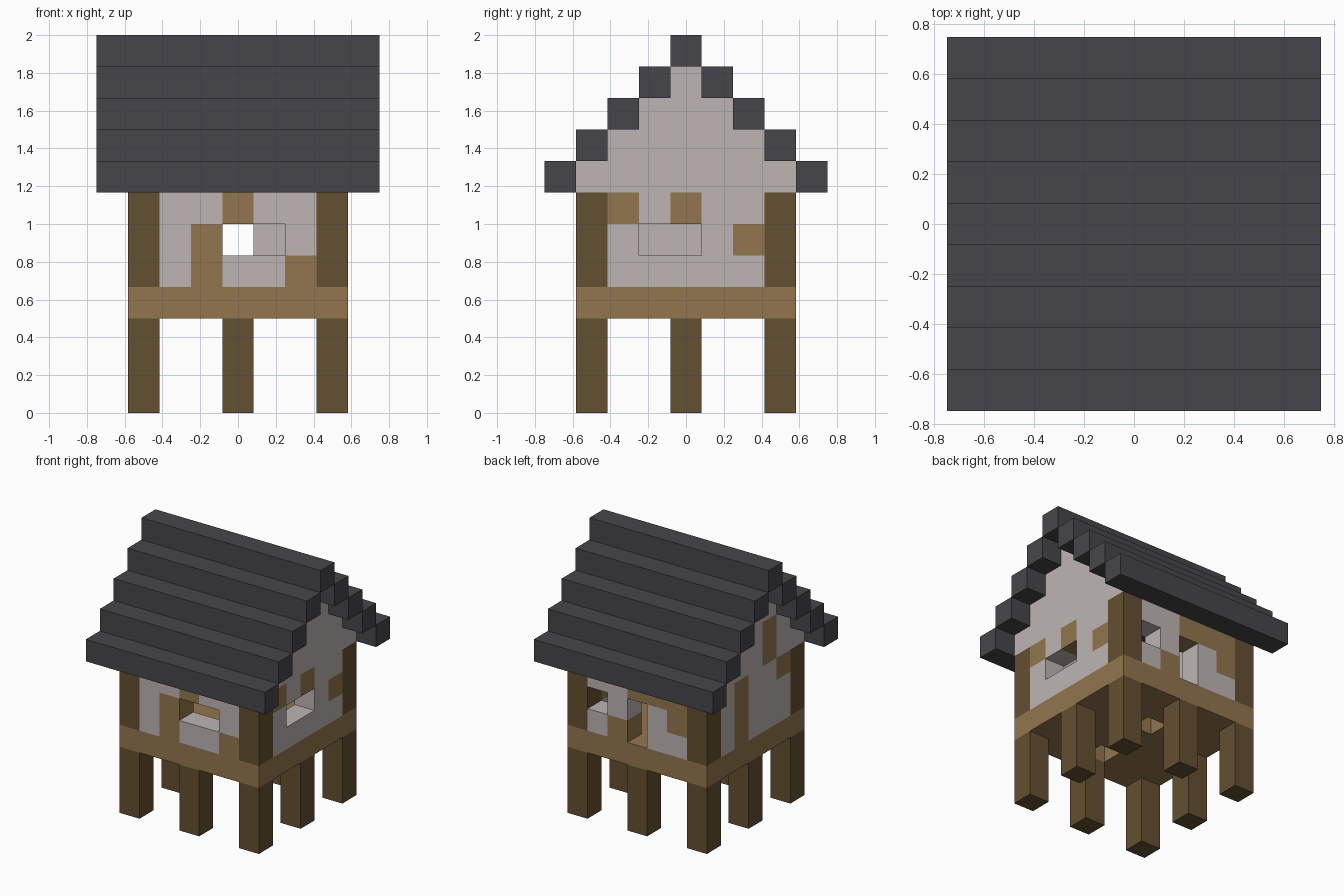
import bpy
import bmesh
from mathutils import Vector

U = 1 / 6  # edge length of one block

cube = bpy.data.objects.get("Cube")
if cube:
    bpy.data.objects.remove(cube, do_unlink=True)


def make_material(name, rgb):
    mat = bpy.data.materials.new(name)
    mat.use_nodes = True
    mat.diffuse_color = (*rgb, 1)
    mat.node_tree.nodes["Principled BSDF"].inputs["Base Color"].default_value = (*rgb, 1)
    return mat


PLASTER = make_material("pale plaster", (0.51, 0.46, 0.455))
TIMBER = make_material("light timber", (0.29, 0.18, 0.077))
DARK = make_material("dark timber", (0.127, 0.08, 0.032))
SLATE = make_material("dark slate", (0.062, 0.06, 0.067))

AXES = [Vector(a) * s for a in ((1, 0, 0), (0, 1, 0), (0, 0, 1)) for s in (1, -1)]


def build_blocks(name, cells, materials):
    """Make one mesh from block cells {(x, y, z): material slot}, outer faces only."""
    bm = bmesh.new()
    for cell, slot in cells.items():
        centre = Vector(cell) + Vector((0, 0, 0.5))
        for n in AXES:
            if tuple(int(c) for c in Vector(cell) + n) in cells:
                continue
            u = Vector((n.y, n.z, n.x))
            v = n.cross(u)
            corners = [(n + u + v), (n - u + v), (n - u - v), (n + u - v)]
            face = bm.faces.new([bm.verts.new((centre + c / 2) * U) for c in corners])
            face.material_index = slot
    bmesh.ops.remove_doubles(bm, verts=bm.verts, dist=0.001)
    bmesh.ops.recalc_face_normals(bm, faces=bm.faces)
    mesh = bpy.data.meshes.new(name)
    bm.to_mesh(mesh)
    bm.free()
    for mat in materials:
        mesh.materials.append(mat)
    obj = bpy.data.objects.new(name, mesh)
    bpy.context.collection.objects.link(obj)
    return obj


def build_wall(name, rows, place):
    """Rows run upward from the floor: W plaster, T timber, dot is an opening."""
    cells = {}
    for level, row in enumerate(rows):
        for i, mark in enumerate(row):
            if mark != ".":
                cells[place(i - len(row) // 2, 4 + level)] = "WT".index(mark)
    build_blocks(name, cells, [PLASTER, TIMBER])


def column(x, y, low, high):
    return {(x, y, z): 0 for z in range(low, high)}


# Stilts under the edges, and posts at the corners
for x in (-3, 0, 3):
    for y in (-3, 0, 3):
        if x or y:
            build_blocks("stilt", column(x, y, 0, 3), [DARK])
        if x and y:
            build_blocks("corner_post", column(x, y, 4, 7), [DARK])

# Floor platform with two gaps
floor = {(x, y, 3): 0 for x in range(-3, 4) for y in range(-3, 4)
         if (x, y) not in ((0, 1), (0, -2))}
build_blocks("floor_platform", floor, [TIMBER])

# Long walls
build_wall("front_wall", ["WTWWT", "WT..W", "WWTWW", "WWWWW"], lambda i, z: (i, -3, z))
build_wall("back_wall", ["WW.TW", "TW.W.", "TTTWW", "WWWWW"], lambda i, z: (i, 3, z))

# Gable walls
build_wall("left_gable_wall",
           ["WWWWW", "W..WT", "TWTWW", "WWWWWWW", "WWWWW", "WWW", "W"],
           lambda i, z: (3, i, z))
build_wall("right_gable_wall",
           ["WWWTW", "WWWTW", "TWWTW", "WWTWWWW", "WTWWW", "WWW", "W"],
           lambda i, z: (-3, i, z))

# Stepped roof beams, from the eaves up to the ridge
for step in range(5):
    for y in {4 - step, step - 4}:
        beam = {(x, y, 7 + step): 0 for x in range(-4, 5)}
        build_blocks("roof_step" if y else "roof_ridge", beam, [SLATE])
